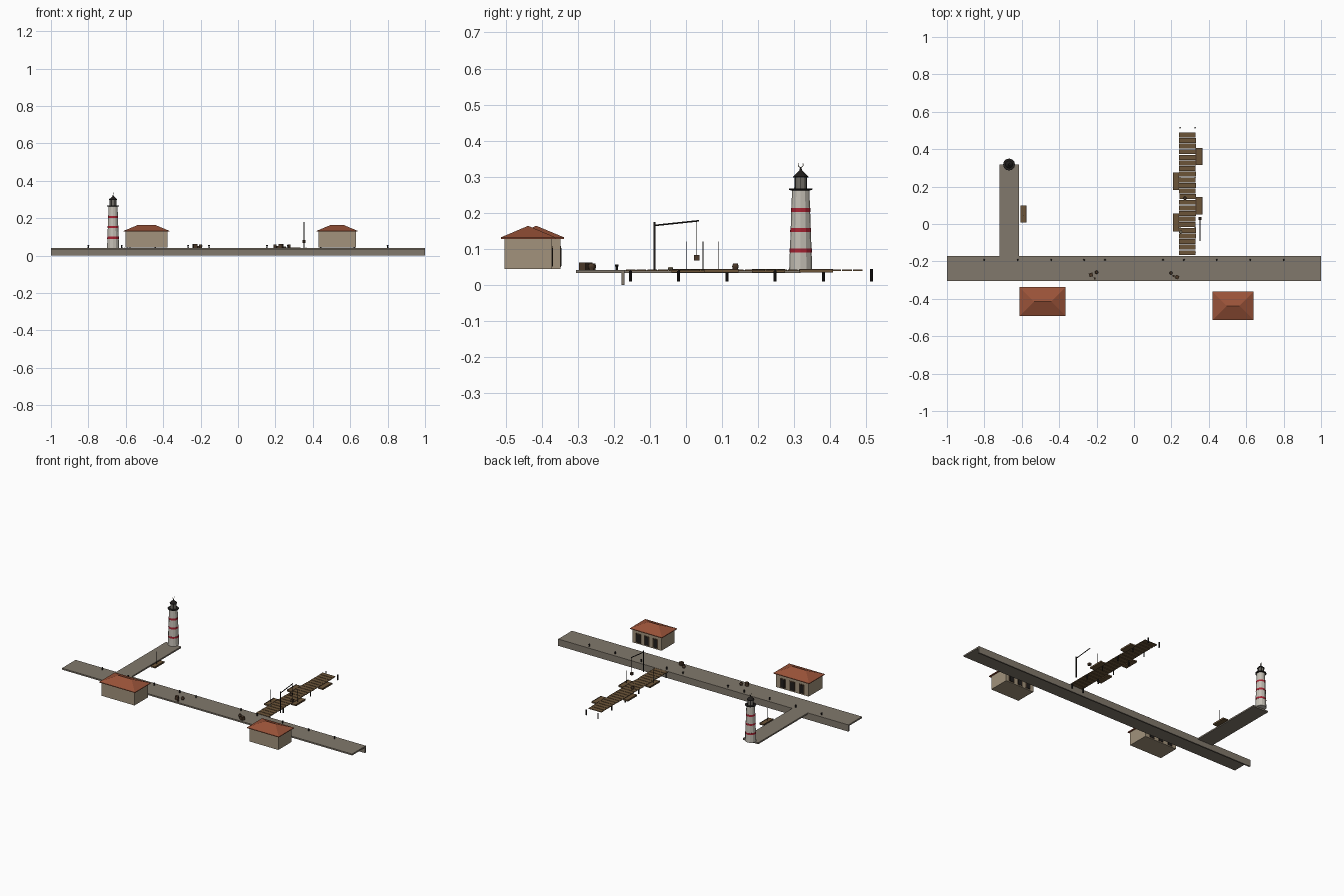
import bpy, bmesh, math, random
from mathutils import Vector

random.seed(3)
if "Cube" in bpy.data.objects:
    bpy.data.objects.remove(bpy.data.objects["Cube"], do_unlink=True)


def material(name, r, g, b):
    m = bpy.data.materials.new(name)
    m.use_nodes = True
    m.diffuse_color = (r, g, b, 1)
    m.node_tree.nodes["Principled BSDF"].inputs["Base Color"].default_value = (r, g, b, 1)
    return m


STONE = material("grey stone", .22, .19, .15)
PLASTER = material("beige plaster", .36, .29, .2)
TILE = material("terracotta tile", .32, .085, .04)
WOOD = material("weathered wood", .15, .09, .04)
DARKWOOD = material("dark wood", .07, .04, .022)
IRON = material("black iron", .015, .013, .012)
WHITE = material("white paint", .55, .52, .46)
RED = material("red paint", .38, .015, .03)
GLASS = material("lantern grey", .16, .15, .13)
BRASS = material("pale metal", .3, .26, .18)


def finish(name, bm, mat):
    bmesh.ops.recalc_face_normals(bm, faces=bm.faces)
    me = bpy.data.meshes.new(name)
    bm.to_mesh(me)
    bm.free()
    ob = bpy.data.objects.new(name, me)
    me.materials.append(mat)
    bpy.context.collection.objects.link(ob)
    return ob


def box(name, x0, x1, y0, y1, z0, z1, mat, turn=0):
    bm = bmesh.new()
    bmesh.ops.create_cube(bm, size=1)
    for v in bm.verts:
        v.co = Vector((v.co.x * (x1 - x0), v.co.y * (y1 - y0), v.co.z * (z1 - z0)))
    ob = finish(name, bm, mat)
    ob.location = ((x0 + x1) / 2, (y0 + y1) / 2, (z0 + z1) / 2)
    ob.rotation_euler.z = turn
    return ob


def lathe(name, x, y, profile, mat, sides=12):
    """Stack of rings given as (radius, height), capped at both ends."""
    bm = bmesh.new()
    rings = []
    for r, z in profile:
        rings.append([bm.verts.new((r * math.cos(a), r * math.sin(a), z))
                      for a in (2 * math.pi * i / sides for i in range(sides))])
    for lo, hi in zip(rings, rings[1:]):
        for i in range(sides):
            j = (i + 1) % sides
            bm.faces.new((lo[i], lo[j], hi[j], hi[i]))
    bm.faces.new(rings[0])
    bm.faces.new(rings[-1])
    ob = finish(name, bm, mat)
    ob.location = (x, y, 0)
    return ob


def rod(name, points, r, mat):
    cu = bpy.data.curves.new(name, "CURVE")
    cu.dimensions = "3D"
    cu.bevel_depth = r
    cu.bevel_resolution = 1
    cu.use_fill_caps = True
    sp = cu.splines.new("POLY")
    sp.points.add(len(points) - 1)
    for p, co in zip(sp.points, points):
        p.co = (*co, 1)
    cu.materials.append(mat)
    ob = bpy.data.objects.new(name, cu)
    bpy.context.collection.objects.link(ob)
    return ob


DECK = .042

# Quay with retaining wall, and the mole
box("quay_deck", -1, 1, -.305, -.17, .033, DECK, STONE)
box("quay_wall", -1, 1, -.179, -.17, 0, .034, STONE)
box("mole_deck", -.72, -.614, -.17, .318, .033, DECK, STONE)

# Mooring bollards
for x in (.155, .267, .442, .622, .8):
    for s in (-1, 1):
        lathe("bollard", s * x, -.192, [(.004, DECK), (.003, .05), (.005, .052), (.004, .057)], IRON, 8)


# Harbour houses with hipped roofs and openings toward the water
def house(x0, x1, y0, y1):
    o = .01
    box("house_walls", x0 + o, x1 - o, y0 + o, y1 - o, .044, .13, PLASTER)
    bm = bmesh.new()
    eaves = [(x0, y0), (x1, y0), (x1, y1), (x0, y1)]
    lo = [bm.verts.new((x, y, .128)) for x, y in eaves]
    hi = [bm.verts.new((x, y, .132)) for x, y in eaves]
    ym, d = (y0 + y1) / 2, (y1 - y0) / 2
    a, b = bm.verts.new((x0 + d, ym, .164)), bm.verts.new((x1 - d, ym, .164))
    bm.faces.new(lo)
    for i in range(4):
        j = (i + 1) % 4
        bm.faces.new((lo[i], lo[j], hi[j], hi[i]))
    for f in ((hi[0], hi[1], b, a), (hi[1], hi[2], b), (hi[2], hi[3], a, b), (hi[3], hi[0], a)):
        bm.faces.new(f)
    finish("house_roof", bm, TILE)
    for k in (-1, 0, 1):
        c = (x0 + x1) / 2 + k * (x1 - x0) * .27
        box("door_frame", c - .018, c + .018, y1 - o - .002, y1 - o + .002, .05, .108, DARKWOOD)
        box("door_panel", c - .013, c + .013, y1 - o, y1 - o + .003, .052, .103, IRON)


house(-.612, -.366, -.492, -.338)
house(.42, .64, -.513, -.362)

# Lighthouse
LX, LY = -.668, .318
lathe("tower", LX, LY, [(.032, DECK), (.024, .264)], WHITE)
for z in (.09, .147, .202):
    r = .032 - (z - DECK) * .036 + .001
    lathe("tower_band", LX, LY, [(r, z), (r - .0004, z + .011)], RED)
lathe("gallery", LX, LY, [(.026, .262), (.032, .264), (.032, .268)], IRON)
lathe("lantern", LX, LY, [(.018, .268), (.017, .3)], GLASS)
for i in range(6):
    a = i * math.pi / 3
    x, y = LX + .018 * math.cos(a), LY + .018 * math.sin(a)
    rod("lantern_bar", [(x, y, .267), (x, y, .3)], .001, IRON)
lathe("lantern_roof", LX, LY, [(.021, .298), (.021, .301), (.004, .317), (.002, .325)], IRON)
rod("crescent", [(LX, LY + .007 * math.cos(a), .333 + .007 * math.sin(a))
                 for a in (math.radians(150 + 24 * i) for i in range(11))], .0012, BRASS)

# Timber pier
for i in range(22):
    y = -.167 + i * .03
    j = random.uniform(-.001, .001)
    box("pier_plank", .241 + j, .33 + j, y, y + .0265, .039, .043, WOOD)
for i in range(6):
    for x in (.246, .327):
        y = -.154 + i * .1337
        lathe("pier_pile", x, y, [(.004, .01), (.004, DECK if i < 5 else .044)], IRON, 8)


# Flat boats, some with a mast
def boat(x0, x1, y0, y1, mast=False):
    box("boat_hull", x0, x1, y0, y1, .034, .042, WOOD)
    for x in (x0, x1 - .003):
        box("boat_rail", x, x + .003, y0, y1, .041, .044, DARKWOOD)
    if mast:
        x, y = (x0 + x1) / 2, (y0 + y1) / 2 - .007
        rod("boat_mast", [(x, y, .04), (x, y, .12)], .0012, IRON)


boat(.33, .365, .315, .407)
boat(.33, .365, .05, .145, True)
boat(.208, .241, .183, .275)
boat(.208, .241, -.04, .055, True)
boat(-.608, -.576, .008, .1, True)

# Loading crane with hanging crate
CX = .353
rod("crane_post", [(CX, -.087, DECK), (CX, -.087, .175)], .0035, IRON)
rod("crane_arm", [(CX, -.087, .165), (CX, .036, .178)], .0025, IRON)
rod("crane_rope", [(CX, .03, .178), (CX, .03, .08)], .0006, IRON)
box("hanging_crate", CX - .007, CX + .007, .022, .037, .068, .083, DARKWOOD)


# Cargo on the quay and pier
def barrel(x, y):
    lathe("barrel", x, y, [(.007, DECK), (.0095, .051), (.007, .06)], DARKWOOD, 10)


def crate(x, y, s, turn):
    box("crate", x - s, x + s, y - s, y + s, DECK, DECK + 2 * s, DARKWOOD, turn)


barrel(-.2, -.258)
crate(-.23, -.272, .01, .3)
crate(-.21, -.291, .005, .1)
barrel(.198, -.262)
crate(.23, -.284, .01, -.4)
crate(.212, -.278, .005, .2)
barrel(.272, .137)
lathe("rope_coil", .25, -.043, [(.007, DECK), (.008, .046), (.006, .05)], BRASS, 10)
